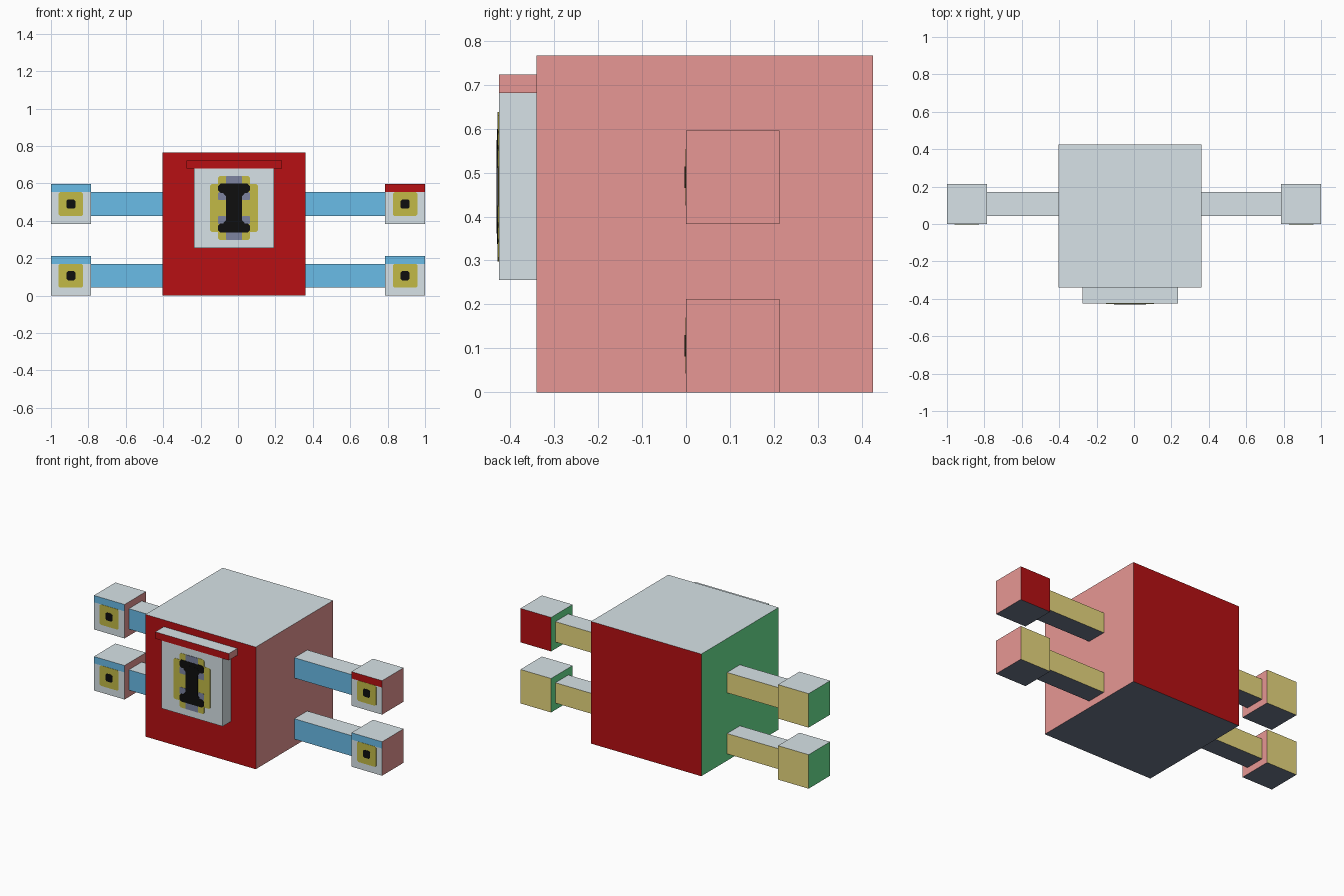
import bpy, bmesh
from mathutils import Vector

cube = bpy.data.objects.get("Cube")
if cube:
    bpy.data.objects.remove(cube, do_unlink=True)

U = 2 / 47  # one building unit


def linear(c):
    c /= 255
    return c / 12.92 if c <= 0.04045 else ((c + 0.055) / 1.055) ** 2.4


PALETTE = {
    "pale_grey": (236, 248, 253), "dark_red": (183, 16, 19),
    "pink": (255, 167, 164), "green": (117, 252, 161),
    "sky_blue": (117, 208, 255), "sand": (249, 232, 136),
    "dark_slate": (110, 120, 140), "olive": (194, 186, 70),
    "black": (14, 14, 14), "slate_blue": (125, 132, 160),
}
MATS = {}
for name, rgb in PALETTE.items():
    mat = bpy.data.materials.new(name)
    mat.use_nodes = True
    colour = [linear(c) for c in rgb] + [1]
    mat.diffuse_color = colour
    mat.node_tree.nodes["Principled BSDF"].inputs["Base Color"].default_value = colour
    MATS[name] = mat

# Default colour for each facing direction
SIDES = {"right": "green", "left": "pink", "front": "sky_blue",
         "back": "sand", "bottom": "dark_slate", "top": "pale_grey"}


def facing(n):
    axis = max(range(3), key=lambda i: abs(n[i]))
    pair = (("right", "left"), ("front", "back"), ("bottom", "top"))[axis]
    return pair[n[axis] > 0]


def finish(name, bm, colour_rule):
    """Colour every face by a rule and make the object."""
    me = bpy.data.meshes.new(name)
    bm.normal_update()
    used = []
    for f in bm.faces:
        key = colour_rule(f)
        if key not in used:
            used.append(key)
            me.materials.append(MATS[key])
        f.material_index = used.index(key)
    bm.to_mesh(me)
    bm.free()
    ob = bpy.data.objects.new(name, me)
    bpy.context.collection.objects.link(ob)
    return ob


def box(name, lo, hi, cut=None, front_below=None, **colours):
    """Box between two corners in units; cut splits its front at a height."""
    lo, hi = Vector(lo) * U, Vector(hi) * U
    bm = bmesh.new()
    bmesh.ops.create_cube(bm, size=1)
    for v in bm.verts:
        v.co = (lo + hi) / 2 + v.co * (hi - lo)
    if cut is not None:
        bmesh.ops.bisect_plane(bm, geom=bm.verts[:] + bm.edges[:] + bm.faces[:],
                               plane_co=(0, 0, cut * U), plane_no=(0, 0, 1))
    sides = {**SIDES, **colours}

    def rule(f):
        side = facing(f.normal)
        if side == "front" and cut is not None and f.calc_center_median().z < cut * U:
            return front_below
        return sides[side]
    return finish(name, bm, rule)


def plate(name, x, y, z, w, h, layer, colour, chamfer=0.2):
    """Thin chamfered plate on a front face, centred at x, z (units)."""
    a, b, c = w / 2, h / 2, chamfer
    outline = [(-a + c, -b), (a - c, -b), (a, -b + c), (a, b - c),
               (a - c, b), (-a + c, b), (-a, b - c), (-a, -b + c)]
    bm = bmesh.new()
    face = bm.faces.new([bm.verts.new(((x + p) * U, y * U - layer * 0.0015, (z + q) * U))
                         for p, q in outline])
    out = bmesh.ops.extrude_face_region(bm, geom=[face])
    for v in out["geom"]:
        if isinstance(v, bmesh.types.BMVert):
            v.co.y = y * U
    bmesh.ops.recalc_face_normals(bm, faces=bm.faces[:])
    return finish(name, bm, lambda f: colour)


# Body, off centre in x because the arms differ in length
box("body", (-9.5, -8, 0), (8.5, 10, 18), front="dark_red", back="dark_red")

# Chest panel and the ledge above it
box("chest_panel", (-5.5, -10, 6), (4.5, -8, 16),
    front="pale_grey", left="pale_grey", right="pale_grey")
box("chest_ledge", (-6.5, -10, 16), (5.5, -8, 17), front="dark_red", back="dark_red")

# Arms and hands
for level, base in (("lower", 0), ("upper", 9)):
    for side, s, shoulder in (("left", 1, 8.5), ("right", -1, 9.5)):
        xs = sorted((s * shoulder, s * 18.5))
        box(f"{level}_{side}_arm", (xs[0], 1, base + 1), (xs[1], 4, base + 4))
        xs = sorted((s * 18.5, s * 23.5))
        special = {}
        if level == "upper" and side == "left":
            special = {"front": "dark_red", "back": "dark_red"}
        box(f"{level}_{side}_hand", (xs[0], 0, base), (xs[1], 5, base + 5),
            cut=base + 4, front_below="pale_grey", **special)
        plate(f"{level}_{side}_hand_pad", s * 21, 0, base + 2.5, 3.1, 3, 1, "olive")
        plate(f"{level}_{side}_hand_dot", s * 21, 0, base + 2.5, 1.15, 1.15, 2, "black")

# Chest emblem in stacked plates
CX, CY, CZ = -0.5, -10, 11
plate("emblem_wide_base", CX, CY, CZ, 6, 6, 1, "olive")
plate("emblem_tall_base", CX, CY, CZ, 4, 8, 1.2, "olive")
plate("emblem_tall_strip", CX, CY, CZ, 2, 8, 2, "slate_blue", 0.05)
for up in (-1, 1):
    for s in (-1, 1):
        plate("emblem_notch", CX + s * 1.5, CY, CZ + up * 1.5, 1, 1, 2, "slate_blue", 0.1)
    plate("emblem_bar", CX, CY, CZ + up * 2.5, 4, 1.15, 3, "black", 0.3)
    plate("emblem_bar_root", CX, CY, CZ + up * 1.9, 2.6, 0.8, 3.2, "black", 0.3)
plate("emblem_post", CX, CY, CZ, 2, 5, 3.4, "black", 0.1)
